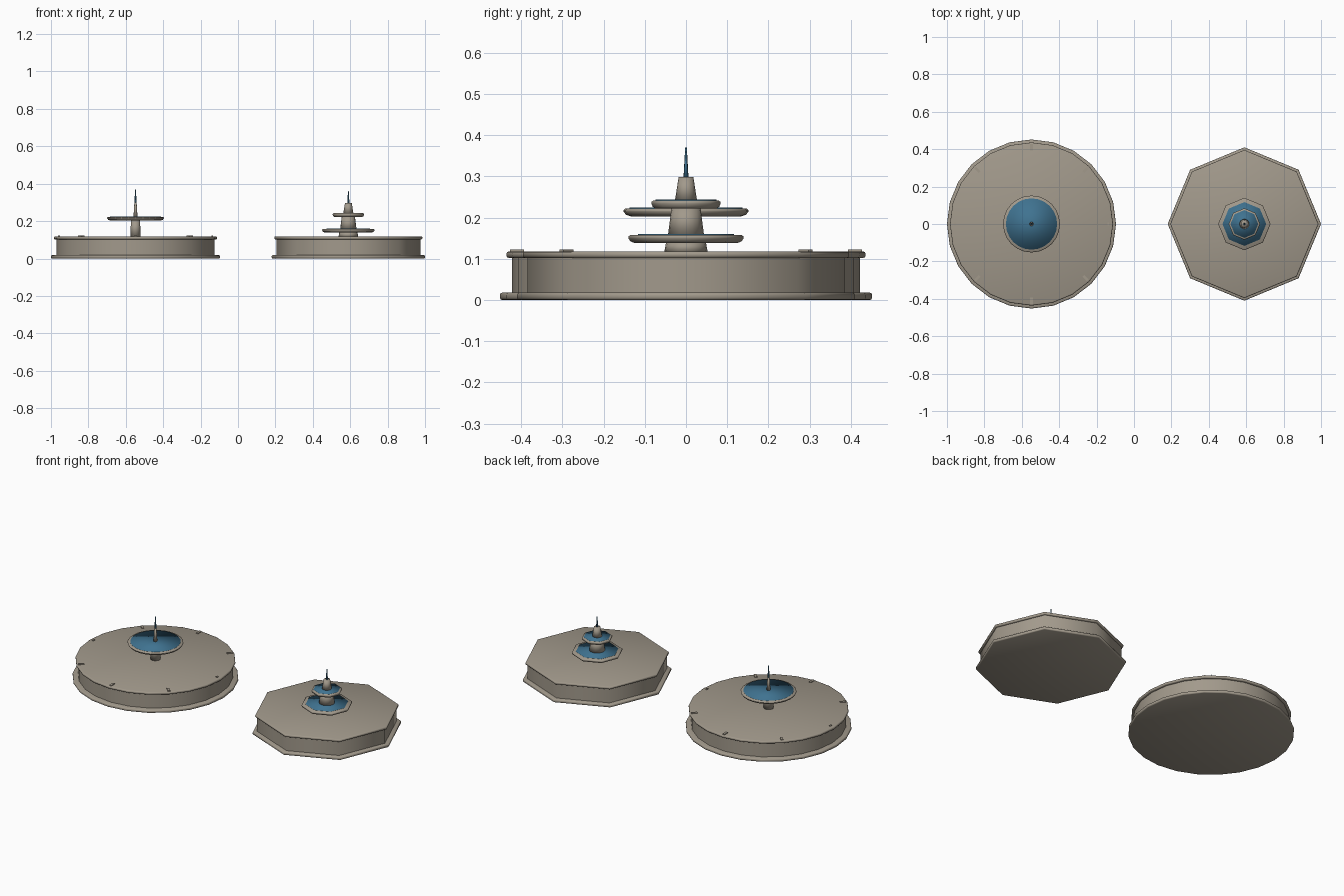
import bpy
import math

cube = bpy.data.objects.get("Cube")
if cube:
    bpy.data.objects.remove(cube, do_unlink=True)


def make_material(name, color):
    m = bpy.data.materials.new(name)
    m.use_nodes = True
    m.diffuse_color = color
    m.node_tree.nodes["Principled BSDF"].inputs["Base Color"].default_value = color
    return m


STONE = make_material("warm grey stone", (0.36, 0.32, 0.26, 1))
WATER = make_material("blue water", (0.05, 0.17, 0.28, 1))


def lathe(name, profile, sides, x, mat, caps=True):
    """Turn a bottom-to-top (radius, height) profile about a vertical axis."""
    verts, faces = [], []
    for r, z in profile:
        for i in range(sides):
            a = 2 * math.pi * i / sides
            verts.append((r * math.cos(a), r * math.sin(a), z))
    for k in range(len(profile) - 1):
        for i in range(sides):
            j = (i + 1) % sides
            low, high = k * sides, (k + 1) * sides
            faces.append((low + i, low + j, high + j, high + i))
    if caps:
        top = (len(profile) - 1) * sides
        faces.append(tuple(reversed(range(sides))))
        faces.append(tuple(range(top, top + sides)))
    mesh = bpy.data.meshes.new(name)
    mesh.from_pydata(verts, [], faces)
    mesh.materials.append(mat)
    for p in mesh.polygons:
        p.use_smooth = True
    obj = bpy.data.objects.new(name, mesh)
    obj.location.x = x
    bpy.context.collection.objects.link(obj)
    return obj


def slab(name, r, z0, z1, sides, x, bevel=0.006):
    """Stone disc with rounded edges."""
    b, c = bevel, bevel * 0.3
    lathe(name, [(r - b, z0), (r - c, z0 + c), (r, z0 + b),
                 (r, z1 - b), (r - c, z1 - c), (r - b, z1)], sides, x, STONE)


def pool(prefix, x, sides, base_r, wall_r, rim_r):
    slab(prefix + "_pool_base", base_r, 0, 0.018, sides, x)
    lathe(prefix + "_pool_wall", [(wall_r, 0.012), (wall_r, 0.106)], sides, x, STONE, caps=False)
    slab(prefix + "_pool_rim", rim_r, 0.102, 0.118, sides, x)


def bowl(prefix, x, sides, r, z0, z1, water_r):
    lathe(prefix + "_bowl", [(r * 0.88, z0), (r * 0.96, z0 + 0.004), (r, z0 + 0.012),
                             (r, z1 - 0.004), (r - 0.005, z1)], sides, x, STONE)
    lathe(prefix + "_bowl_water", [(water_r, z1 - 0.006), (water_r, z1 + 0.002)],
          sides, x, WATER)


def post(name, x, sides, r0, r1, z0, z1, mat=STONE):
    lathe(name, [(r0, z0), (r1, z1)], sides, x, mat)


# Round fountain with a single bowl
RX = -0.548
pool("round", RX, 24, 0.452, 0.422, 0.436)
post("round_column", RX, 16, 0.028, 0.024, 0.115, 0.206)
bowl("round", RX, 24, 0.152, 0.203, 0.222, 0.137)
post("round_nozzle", RX, 12, 0.011, 0.006, 0.22, 0.3)
post("round_water_jet", RX, 8, 0.006, 0.002, 0.298, 0.37, WATER)

# Small spouts set into the round rim
for i in range(8):
    a = math.pi * i / 4
    length = 0.01 if i % 4 == 0 else 0.034
    bpy.ops.mesh.primitive_cube_add(
        size=1, location=(RX + 0.41 * math.cos(a), 0.41 * math.sin(a), 0.116),
        rotation=(0, 0, a))
    spout = bpy.context.object
    spout.name = "rim_spout"
    spout.scale = (length, 0.014, 0.012)
    spout.data.materials.append(STONE)

# Octagonal fountain with two tiers
OX = 0.59
pool("octagon", OX, 8, 0.41, 0.385, 0.396)
post("octagon_lower_column", OX, 16, 0.053, 0.048, 0.115, 0.142)
bowl("octagon_lower", OX, 8, 0.14, 0.138, 0.158, 0.117)
post("octagon_middle_column", OX, 16, 0.044, 0.035, 0.155, 0.226)
bowl("octagon_upper", OX, 8, 0.084, 0.222, 0.242, 0.074)
post("octagon_finial", OX, 16, 0.027, 0.018, 0.24, 0.298)
post("octagon_water_jet", OX, 8, 0.006, 0.002, 0.296, 0.36, WATER)
